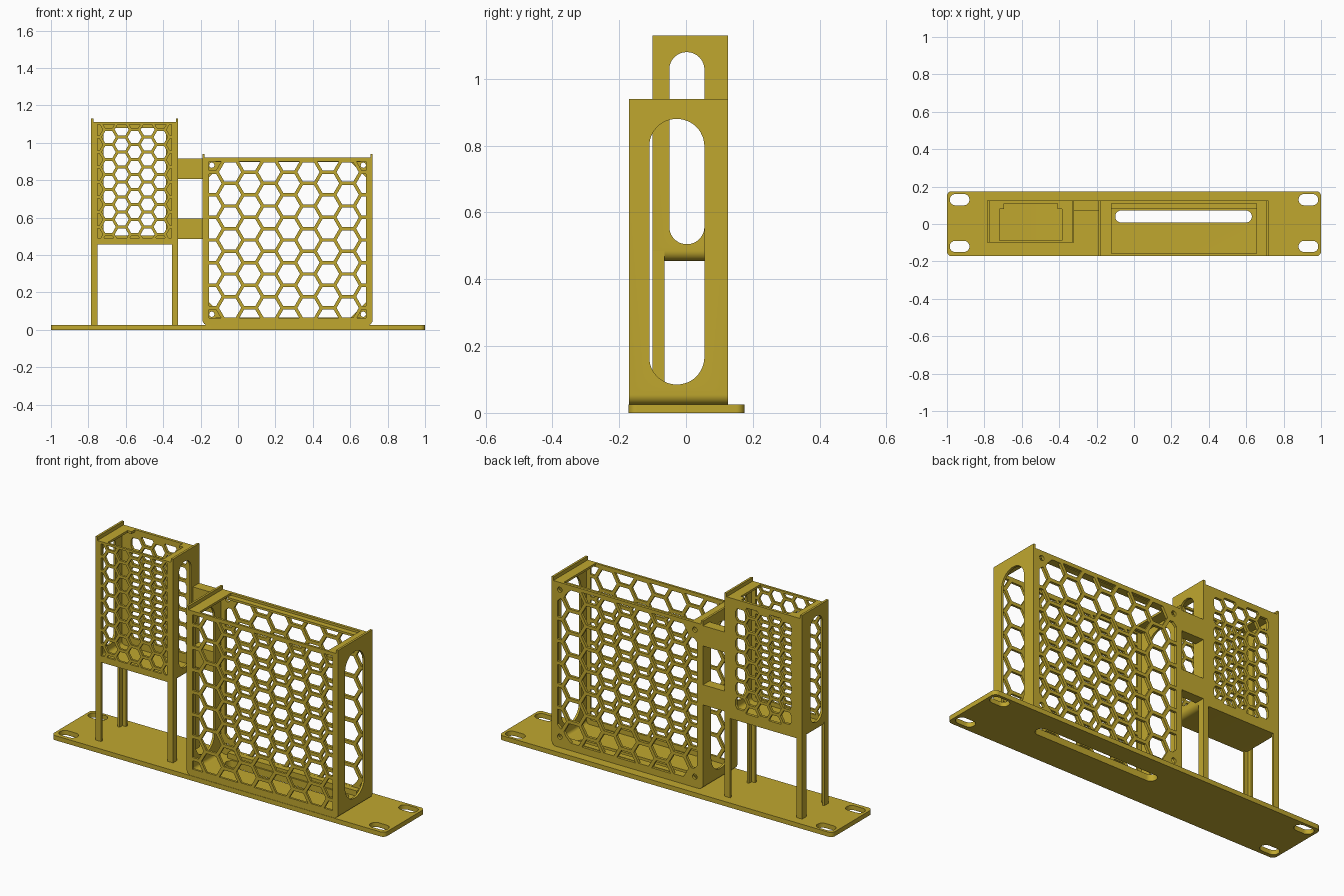
import bpy, bmesh, math

if "Cube" in bpy.data.objects:
    bpy.data.objects.remove(bpy.data.objects["Cube"])

gold = bpy.data.materials.new("mustard_gold")
gold.diffuse_color = (0.53, 0.39, 0.028, 1)
gold.use_nodes = True
gold.node_tree.nodes["Principled BSDF"].inputs["Base Color"].default_value = gold.diffuse_color
T = 0.012  # sheet thickness


# ---------- outline helpers (lists of 2D points) ----------
def rounded(u0, v0, u1, v1, r=(0, 0, 0, 0), n=8):
    """Rectangle with radii in order: low-left, low-right, top-right, top-left."""
    pts = []
    spots = [(u0, v0, 1, 1), (u1, v0, -1, 1), (u1, v1, -1, -1), (u0, v1, 1, -1)]
    for i, (u, v, su, sv) in enumerate(spots):
        if r[i] == 0:
            pts.append((u, v))
            continue
        for k in range(n + 1):
            a = math.pi * (1 + i / 2 + k / n / 2)
            pts.append((u + su * r[i] + r[i] * math.cos(a), v + sv * r[i] + r[i] * math.sin(a)))
    return pts


def slot(u0, v0, u1, v1):
    r = min(u1 - u0, v1 - v0) / 2 - 0.0005
    return rounded(u0, v0, u1, v1, (r,) * 4, 12)


def circle(u, v, r, n=20):
    return [(u + r * math.cos(2 * math.pi * i / n), v + r * math.sin(2 * math.pi * i / n)) for i in range(n)]


def chamfered(u0, v0, u1, v1, c):
    return [(u0 + c, v0), (u1 - c, v0), (u1, v0 + c), (u1, v1 - c),
            (u1 - c, v1), (u0 + c, v1), (u0, v1 - c), (u0, v0 + c)]


def clip(poly, region):
    """Clip a convex outline to a convex counter-clockwise region."""
    for (ax, ay), (bx, by) in zip(region, region[1:] + region[:1]):
        def side(p):
            return (bx - ax) * (p[1] - ay) - (by - ay) * (p[0] - ax)
        out = []
        for p, q in zip(poly, poly[1:] + poly[:1]):
            sp, sq = side(p), side(q)
            if sp >= 0:
                out.append(p)
            if sp * sq < 0:
                t = sp / (sp - sq)
                out.append((p[0] + t * (q[0] - p[0]), p[1] + t * (q[1] - p[1])))
        poly = out
        if len(poly) < 3:
            return []
    return poly


def area(p):
    return abs(sum(a[0] * b[1] - b[0] * a[1] for a, b in zip(p, p[1:] + p[:1]))) / 2


def honeycomb(cu, cv, pitch, strut, region, shift):
    """Flat-topped hexagon holes; odd columns are moved by half a pitch."""
    holes, step = [], pitch * math.sqrt(3) / 2
    R = (pitch - strut) / math.sqrt(3)
    for i in range(-6, 7):
        for j in range(-7, 8):
            u, v = cu + i * step, cv + (j + ((i + shift) % 2) / 2) * pitch
            cell = clip(circle(u, v, R, 6), region)
            if cell and area(cell) > 0.0002:
                holes.append(cell)
    return holes


# ---------- solid helpers ----------
AXES = {"XY": lambda u, v, w: (u, v, w), "XZ": lambda u, v, w: (u, w, v), "YZ": lambda u, v, w: (w, u, v)}


def plate(name, plane, w0, w1, outer, holes=()):
    """Extruded outline with holes, lying in a plane between w0 and w1."""
    cu = bpy.data.curves.new(name, "CURVE")
    cu.dimensions, cu.fill_mode, cu.extrude = "2D", "BOTH", 0.5
    for loop in [outer, *holes]:
        s = cu.splines.new("POLY")
        s.points.add(len(loop) - 1)
        for p, (u, v) in zip(s.points, loop):
            p.co = (u, v, 0, 1)
        s.use_cyclic_u = True
    tmp = bpy.data.objects.new("tmp", cu)
    bpy.context.collection.objects.link(tmp)
    me = bpy.data.meshes.new_from_object(tmp.evaluated_get(bpy.context.evaluated_depsgraph_get()))
    bpy.data.objects.remove(tmp)
    bm = bmesh.new()
    bm.from_mesh(me)
    for v in bm.verts:
        v.co = AXES[plane](v.co.x, v.co.y, w0 + (v.co.z + 0.5) * (w1 - w0))
    bmesh.ops.remove_doubles(bm, verts=bm.verts, dist=1e-5)
    bmesh.ops.recalc_face_normals(bm, faces=bm.faces)
    bm.to_mesh(me)
    bm.free()
    me.name = name
    me.materials.clear()
    me.materials.append(gold)
    ob = bpy.data.objects.new(name, me)
    bpy.context.collection.objects.link(ob)
    return ob


def box(name, x0, x1, y0, y1, z0, z1):
    return plate(name, "XY", z0, z1, rounded(x0, y0, x1, y1))


def cut(ob, cutter):
    m = ob.modifiers.new("cut", "BOOLEAN")
    m.operation, m.solver, m.object = "DIFFERENCE", "EXACT", cutter
    bpy.context.view_layer.objects.active = ob
    bpy.ops.object.modifier_apply(modifier="cut")
    bpy.data.objects.remove(cutter)


def shell(name, x0, x1, y0, y1, z0, z1, side_slot):
    """Folded sheet: two side walls and a floor with rounded folds."""
    r = 0.03
    outer = rounded(x0, z0, x1, z1, (r, r, 0, 0))
    inner = rounded(x0 + T, z0 + T, x1 - T, z1, (r - T, r - T, 0, 0))
    # join outside and inside into one U outline
    ob = plate(name, "XZ", y0, y1, outer[-1:] + outer[:-1] + inner[-2:-1] + inner[-3::-1] + inner[-1:])
    cut(ob, plate("cutter", "YZ", x0 - 0.1, x1 + 0.1, side_slot))
    return ob


# ---------- base plate ----------
ears = [slot(x, y - 0.03, x + 0.105, y + 0.03) for x in (-0.985, 0.88) for y in (0.13, -0.12)]
floor_slot = slot(-0.1, 0.008, 0.63, 0.072)
plate("base_plate", "XY", 0, 0.025, rounded(-1, -0.172, 1, 0.175, (0.025,) * 4), ears + [floor_slot])

# ---------- large cage ----------
X0, X1, Y0, Y1, Z0, Z1 = -0.19, 0.72, -0.17, 0.125, 0.024, 0.92
big = shell("large_cage_shell", X0, X1, Y0, Y1, Z0, Z1 + 0.02, slot(-0.11, 0.085, 0.055, 0.88))
cut(big, plate("cutter", "XY", -0.1, 0.2, floor_slot))
panel = rounded(X0, Z0, X1, Z1, (0.03, 0.03, 0, 0))
window = (-0.155, 0.062, 0.685, 0.9)
cx, cz = 0.272, 0.48
plate("large_front_mesh", "XZ", Y0, Y0 + T, panel,
      honeycomb(cx, cz, 0.121, 0.018, rounded(*window), 1))
screws = [circle(x, z, 0.014) for x in (-0.14, 0.67) for z in (0.083, 0.88)]
plate("large_back_mesh", "XZ", Y1 - 0.015, Y1, panel,
      honeycomb(cx, cz, 0.121, 0.018, chamfered(*window, 0.085), 1) + screws)
for side, a, b in (("left", X0, -0.12), ("right", 0.655, X1)):
    box(side + "_large_top_lip", a, b, Y0, Y1, Z1 - T, Z1)
box("large_back_rail_top", -0.12, 0.655, 0.08, 0.112, 0.896, 0.908)
box("large_back_rail_bottom", -0.12, 0.655, 0.08, 0.112, 0.03, 0.065)

# ---------- small raised cage ----------
X0, X1, Y0, Y1, Z0, Z1 = -0.785, -0.32, -0.1, 0.125, 0.455, 1.11
shell("small_cage_shell", X0, X1, Y0, Y1, Z0, Z1 + 0.02, slot(-0.05, 0.505, 0.055, 1.08))
panel = rounded(X0, Z0, X1, Z1)
cx, cz = -0.5525, 0.79
plate("small_front_mesh", "XZ", Y0, Y0 + T, panel,
      honeycomb(cx, cz, 0.08, 0.015, rounded(-0.752, 0.49, -0.355, 1.098), 0))
plate("small_back_mesh", "XZ", Y1 - 0.015, Y1, panel,
      honeycomb(cx, cz, 0.08, 0.015, chamfered(-0.72, 0.505, -0.385, 1.08, 0.02), 0))
for side, a, b in (("left", X0, -0.72), ("right", -0.385, X1)):
    box(side + "_small_top_lip", a, b, Y0, Y1, Z1 - T, Z1)
for side, a in (("left", -0.72), ("right", -0.41)):
    box(side + "_small_corner_tab", a, a + 0.025, 0.08, 0.112, Z1 - T, Z1)

# ---------- angle legs under the small cage ----------
for xn, x, sx in (("left", X0, 1), ("right", X1, -1)):
    for yn, y, sy in (("front", Y0, 1), ("back", Y1, -1)):
        L = [(0, 0), (0.033, 0), (0.033, T), (T, T), (T, 0.035), (0, 0.035)]
        plate(f"{yn}_{xn}_leg", "XY", 0.02, 0.49, [(x + sx * u, y + sy * v) for u, v in L])

# ---------- bridges joining the cages ----------
for name, z0, z1 in (("upper_bridge", 0.805, 0.915), ("lower_bridge", 0.485, 0.595)):
    box(name, -0.325, -0.185, 0.07, 0.125, z0, z1)

# ---------- smooth the rounded folds only ----------
bpy.ops.object.select_all(action="SELECT")
bpy.context.view_layer.objects.active = big
bpy.ops.object.shade_smooth_by_angle(angle=math.radians(30))
